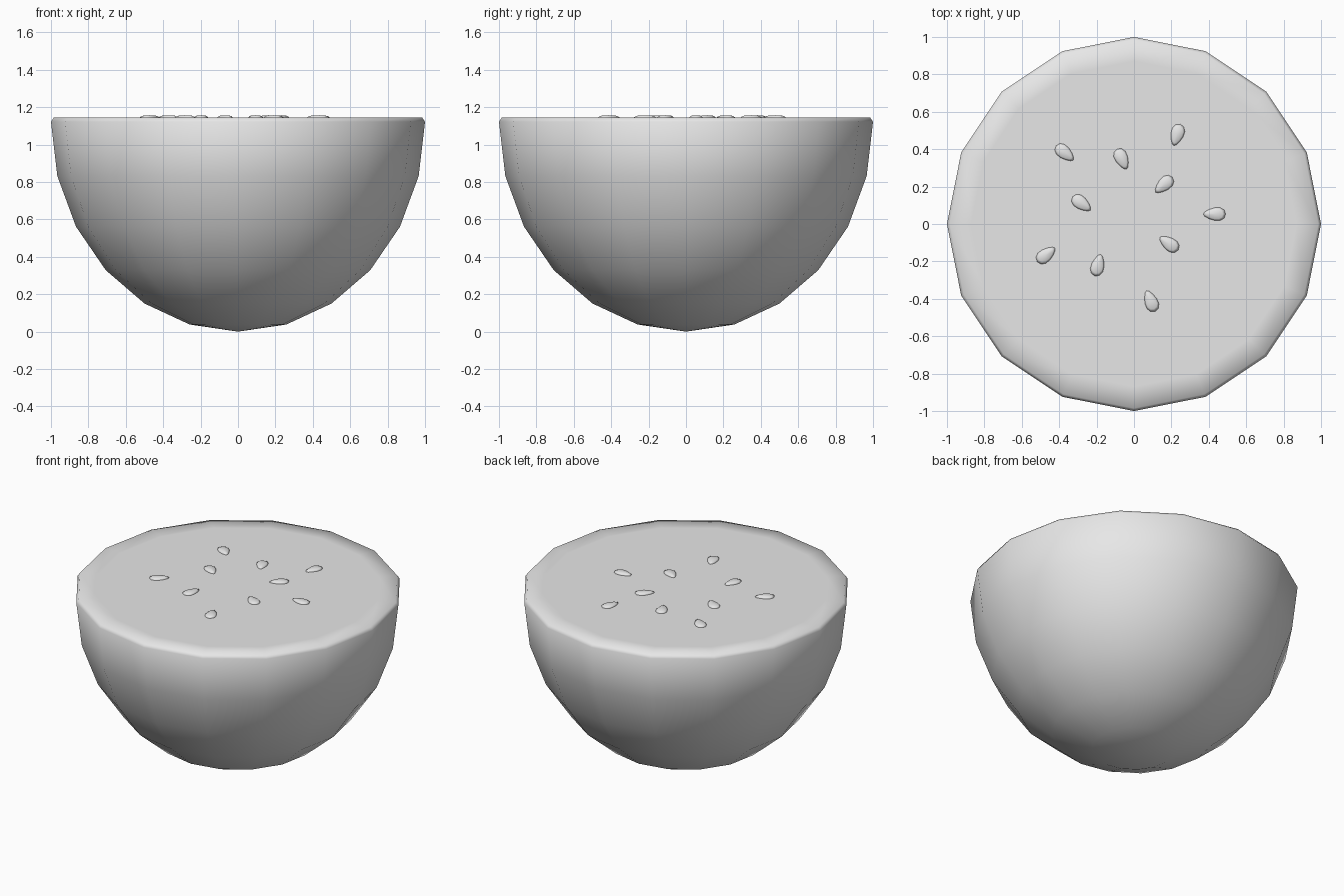
import bpy, bmesh, math
from mathutils import Matrix, Vector

cube = bpy.data.objects.get("Cube")
if cube:
    bpy.data.objects.remove(cube)

SIDES = 16
RIM_Z = 1.122
TOP_Z = 1.144

grey = bpy.data.materials.new("plain_grey")
grey.use_nodes = True
grey.diffuse_color = (0.8, 0.8, 0.8, 1)
grey.node_tree.nodes["Principled BSDF"].inputs["Base Color"].default_value = (0.8, 0.8, 0.8, 1)


def finish(name, bm):
    bmesh.ops.recalc_face_normals(bm, faces=bm.faces)
    for face in bm.faces:
        face.smooth = True
    mesh = bpy.data.meshes.new(name)
    bm.to_mesh(mesh)
    bm.free()
    mesh.materials.append(grey)
    obj = bpy.data.objects.new(name, mesh)
    bpy.context.collection.objects.link(obj)
    return obj


def skin(bm, rings, start=None, end=None):
    """Join rings of points with quads and close the ends with fans."""
    loops = [[bm.verts.new(p) for p in ring] for ring in rings]
    n = len(loops[0])
    for a, b in zip(loops, loops[1:]):
        for i in range(n):
            j = (i + 1) % n
            bm.faces.new((a[i], a[j], b[j], b[i]))
    for tip, loop in ((start, loops[0]), (end, loops[-1])):
        if tip is not None:
            v = bm.verts.new(tip)
            for i in range(n):
                bm.faces.new((v, loop[i], loop[(i + 1) % n]))


def circle(r, z):
    turn = 2 * math.pi / SIDES
    return [(r * math.cos(i * turn), r * math.sin(i * turn), z) for i in range(SIDES)]


# Halved fruit: bowl of half a sphere, small rounded rim, flat cut face
profile = []
for k in range(1, 7):
    a = math.radians(15 * k)
    profile.append((math.sin(a), RIM_Z * (1 - math.cos(a))))
profile += [(0.985, TOP_Z), (0.87, TOP_Z)]
bm = bmesh.new()
skin(bm, [circle(r, z) for r, z in profile], (0, 0, 0), (0, 0, TOP_Z))
finish("fruit_half", bm)


# Seeds: teardrops lying on the cut face, pointed end toward the middle
def teardrop(scale, z):
    pts = []
    for i in range(12):
        t = 2 * math.pi * i / 12
        x = 0.06 * math.cos(t)
        y = 0.034 * math.sin(t) * (1 - 0.35 * math.cos(t))
        pts.append(Vector((x * scale, y * scale, z)))
    return pts


# x, y, direction of the point in degrees
seeds = [
    (-0.37, 0.38, -40), (-0.065, 0.347, -65), (0.23, 0.476, -107),
    (0.16, 0.21, 222), (-0.28, 0.11, -37), (0.43, 0.053, 180),
    (0.187, -0.105, 145), (0.09, -0.412, 112), (-0.193, -0.22, 75),
    (-0.47, -0.165, 38),
]
for n, (x, y, angle) in enumerate(seeds, 1):
    bm = bmesh.new()
    skin(bm, [teardrop(0.9, -0.01), teardrop(1, 0.003), teardrop(0.75, 0.01)],
         (0, 0, -0.012), (-0.005, 0, 0.013))
    seed = finish(f"seed_{n}", bm)
    seed.matrix_world = (Matrix.Translation((x, y, TOP_Z))
                         @ Matrix.Rotation(math.radians(angle), 4, 'Z'))
